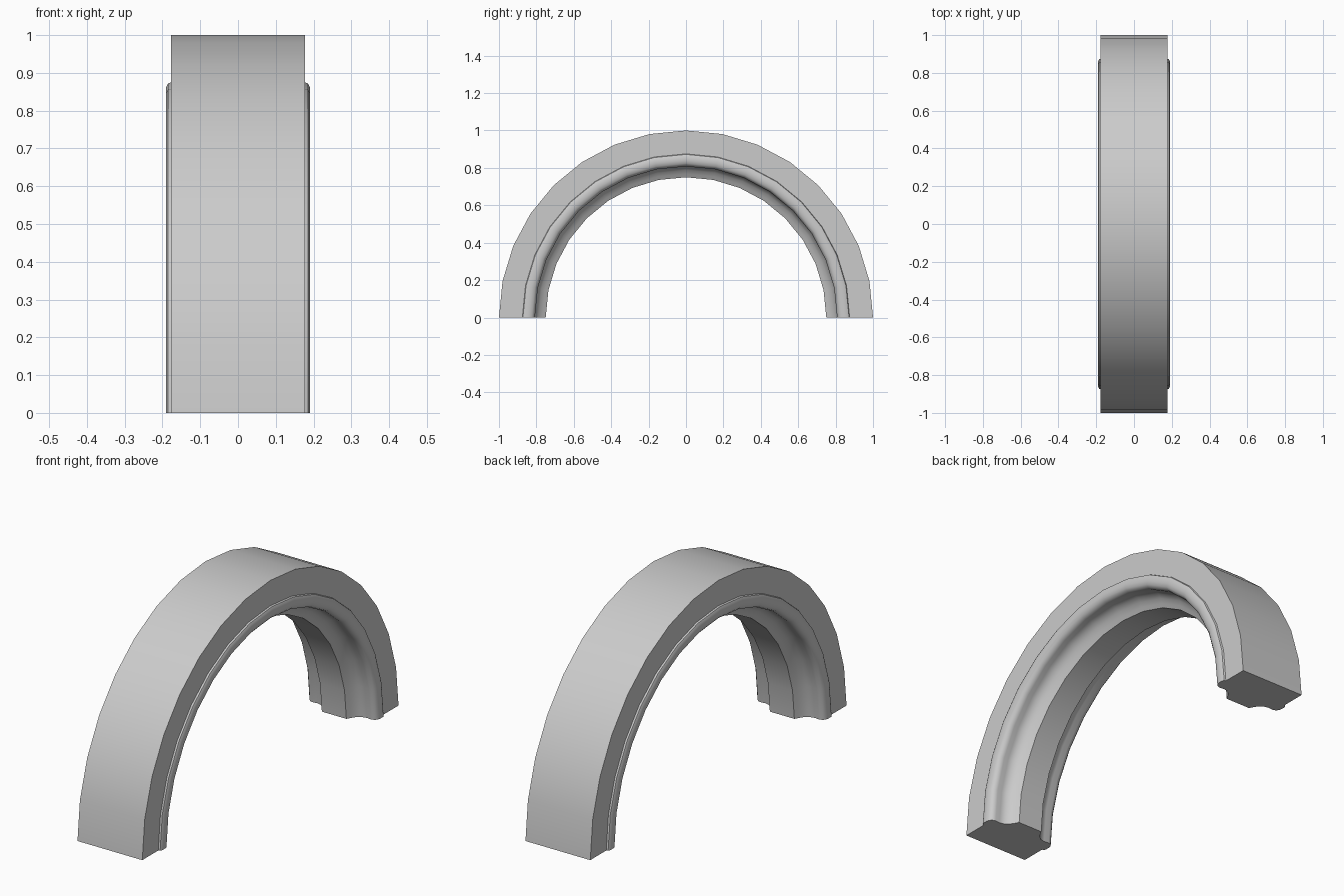
import bpy, bmesh, math
from mathutils import Matrix

cube = bpy.data.objects.get("Cube")
if cube:
    bpy.data.objects.remove(cube)

SEGMENTS = 16

# One flat grey for the whole arch
grey = bpy.data.materials.new("stone_grey")
grey.use_nodes = True
colour = (0.6, 0.6, 0.6, 1)
grey.diffuse_color = colour
grey.node_tree.nodes["Principled BSDF"].inputs["Base Color"].default_value = colour

# Half moulding section as (x, radius): outer face, side bead, cove, inner band
half = [(0.177, 1), (0.177, 0.875), (0.185, 0.872), (0.19, 0.862), (0.19, 0.84),
        (0.186, 0.824), (0.176, 0.813), (0.16, 0.808), (0.135, 0.811),
        (0.11, 0.805), (0.09, 0.788), (0.077, 0.768), (0.067, 0.75)]
section = half + [(-x, r) for x, r in reversed(half)]

# Sweep the section through a half circle
bm = bmesh.new()
rings = []
for i in range(SEGMENTS + 1):
    a = math.pi * i / SEGMENTS
    rings.append([bm.verts.new((x, -r * math.cos(a), r * math.sin(a))) for x, r in section])
count = len(section)
for a, b in zip(rings, rings[1:]):
    for j in range(count):
        k = (j + 1) % count
        bm.faces.new((a[j], a[k], b[k], b[j]))

# Flat feet
bm.faces.new(rings[0])
bm.faces.new(rings[-1])
bmesh.ops.recalc_face_normals(bm, faces=bm.faces)

mesh = bpy.data.meshes.new("arch_moulding")
bm.to_mesh(mesh)
bm.free()
mesh.materials.append(grey)
arch = bpy.data.objects.new("arch_moulding", mesh)
bpy.context.collection.objects.link(arch)

# Smooth curves, sharp section corners
bpy.ops.object.select_all(action='DESELECT')
arch.select_set(True)
bpy.context.view_layer.objects.active = arch
bpy.ops.object.shade_smooth_by_angle(angle=math.radians(35))
